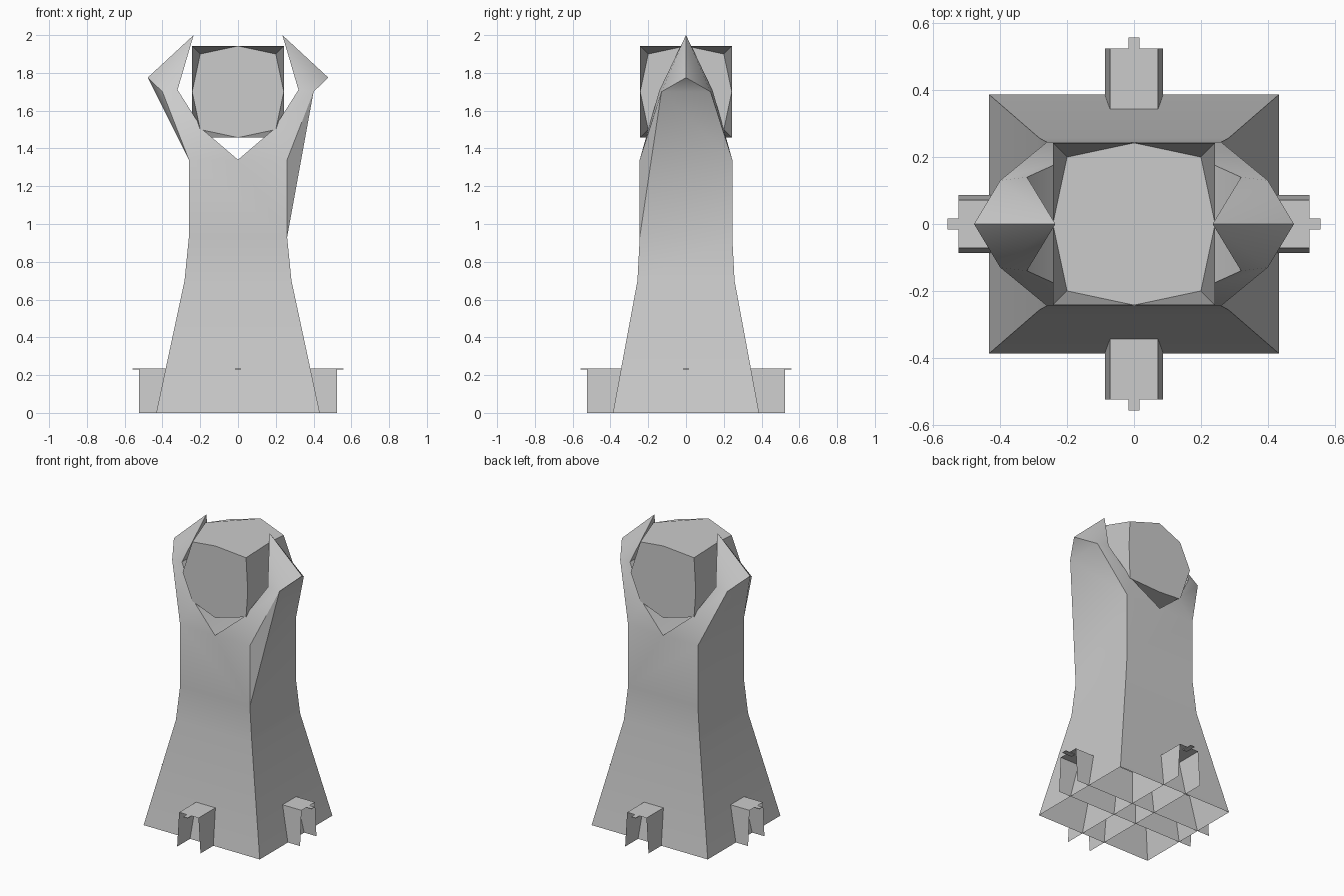
import bpy, bmesh, math
from mathutils import Matrix

if "Cube" in bpy.data.objects:
    bpy.data.objects.remove(bpy.data.objects["Cube"])


def finish(bm, name, smooth=False):
    bmesh.ops.recalc_face_normals(bm, faces=bm.faces[:])
    me = bpy.data.meshes.new(name)
    bm.to_mesh(me)
    bm.free()
    ob = bpy.data.objects.new(name, me)
    bpy.context.collection.objects.link(ob)
    if smooth:
        bpy.ops.object.select_all(action='DESELECT')
        ob.select_set(True)
        bpy.context.view_layer.objects.active = ob
        bpy.ops.object.shade_smooth_by_angle(angle=math.radians(30))
    return ob


# Tower: open-bottomed skirt, waist band and shaft ending in two claws
bm = bmesh.new()
cache = {}


def v(x, y, z):
    key = (round(x, 4), round(y, 4), round(z, 4))
    if key not in cache:
        cache[key] = bm.verts.new(key)
    return cache[key]


def face(*pts):
    return bm.faces.new([v(*p) for p in pts])


rings = [(0.433, 0.387, 0), (0.283, 0.257, 0.70), (0.26, 0.245, 0.93)]
corners = [(-1, -1), (1, -1), (1, 1), (-1, 1)]
loops = [[(x * sx, y * sy, z) for sx, sy in corners] for x, y, z in rings]
for a, b in zip(loops, loops[1:]):
    for i in range(4):
        j = (i + 1) % 4
        face(a[i], a[j], b[j], b[i])

for t in (-1, 1):  # front and back of the shaft
    face((-0.26, 0.245 * t, 0.93), (0.26, 0.245 * t, 0.93), (0.26, 0.245 * t, 1.34),
         (0, 0.245 * t, 1.34), (-0.26, 0.245 * t, 1.34))

for s in (-1, 1):  # claws
    def pair(x, y, z):
        return (x * s, -y, z), (x * s, y, z)
    B, C = pair(0.26, 0.245, 0.93), pair(0.26, 0.245, 1.34)
    M, K = pair(0, 0.245, 1.34), pair(0.187, 0.20, 1.50)
    I, O = pair(0.32, 0.14, 1.71), pair(0.40, 0.13, 1.70)
    P, T = (0.478 * s, 0, 1.775), (0.235 * s, 0, 2.0)
    for k in (0, 1):
        face(M[k], C[k], K[k])
        face(K[k], C[k], O[k], I[k])
        face(I[k], O[k], T)
        face(O[k], P, T)
    face(M[0], M[1], K[1], K[0])
    face(K[0], K[1], I[1], I[0])
    face(I[0], I[1], T)
    if s > 0:  # outer side, folded near its front edge
        face(B[0], B[1], C[1])
        face(B[0], C[1], O[0])
        face(B[0], O[0], C[0])
        face(C[1], O[1], O[0])
        face(O[0], O[1], P)
    else:
        face(B[0], B[1], C[1], C[0])
        face(C[0], C[1], P)
        face(C[0], P, O[0])
        face(C[1], O[1], P)
finish(bm, "tower", smooth=True)

# Faceted block held by the claws: cube with pulled-in corners
bm = bmesh.new()
bmesh.ops.create_cube(bm, size=0.485)
corner_verts = bm.verts[:]
for e in bm.edges[:]:
    bmesh.utils.edge_split(e, e.verts[0], 0.5)
for c in corner_verts:
    c.co *= 0.2 / 0.2425
bmesh.ops.translate(bm, verts=bm.verts[:], vec=(0, 0, 1.70))
finish(bm, "held_block")

# Feet: two crossing thin channels, open below and at the ends
profile = [(-0.087, 0), (-0.072, 0.235), (0.072, 0.235), (0.087, 0)]
for n, name in enumerate(("foot_channel_long", "foot_channel_cross")):
    bm = bmesh.new()
    near = [bm.verts.new((x, -0.524, z)) for x, z in profile]
    far = [bm.verts.new((x, 0.524, z)) for x, z in profile]
    for i in range(3):
        bm.faces.new((near[i], near[i + 1], far[i + 1], far[i]))
    bm.transform(Matrix.Rotation(n * math.pi / 2, 4, 'Z'))
    finish(bm, name)

# Thin tabs under the outer lip of each channel
for n in range(4):
    bm = bmesh.new()
    bmesh.ops.create_cube(bm, size=1)
    bm.transform(Matrix.Rotation(n * math.pi / 2, 4, 'Z')
                 @ Matrix.Translation((0, -0.52, 0.232))
                 @ Matrix.Diagonal((0.032, 0.075, 0.004, 1)))
    finish(bm, f"foot_tab_{n + 1}")
